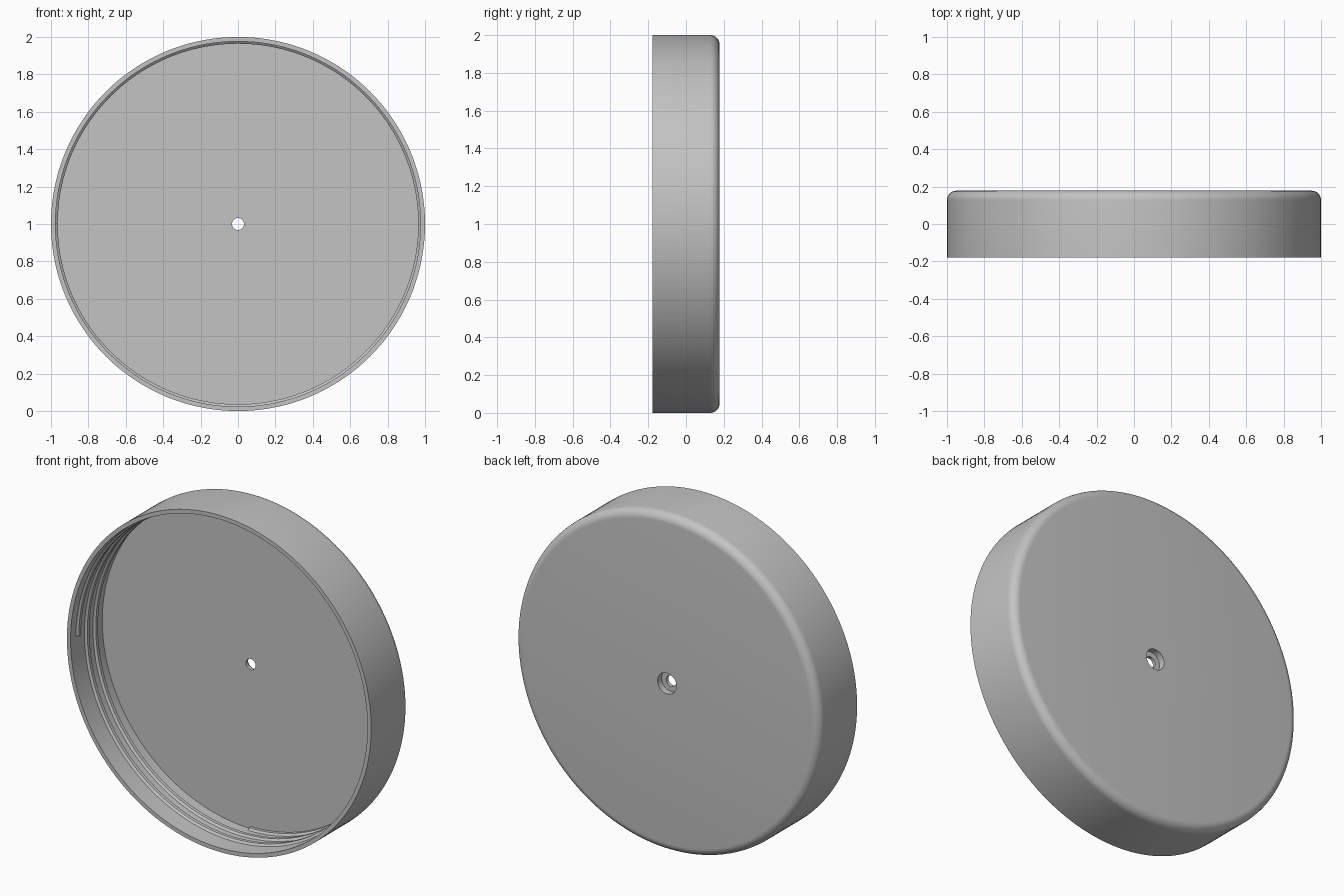
import bpy, bmesh, math

cube = bpy.data.objects.get("Cube")
if cube:
    bpy.data.objects.remove(cube, do_unlink=True)

SEGMENTS = 144
FRONT, BACK, FLOOR = -0.178, 0.178, 0.12
WALL, CREST, FILLET = 0.976, 0.964, 0.05
HOLE, BORE, STEP = 0.032, 0.062, 0.14

grey = bpy.data.materials.new("plain grey")
grey.use_nodes = True
colour = (0.55, 0.55, 0.55, 1)
grey.diffuse_color = colour
grey.node_tree.nodes["Principled BSDF"].inputs["Base Color"].default_value = colour


def sweep(name, sections, closed):
    """Skin a list of (angle, [(radius, y), ...]) sections about the lid axis."""
    bm = bmesh.new()
    rings = [[bm.verts.new((r * math.cos(a), y, 1 + r * math.sin(a))) for r, y in pts]
             for a, pts in sections]
    pairs = list(zip(rings, rings[1:]))
    if closed:
        pairs.append((rings[-1], rings[0]))
    else:
        bm.faces.new(rings[0])
        bm.faces.new(rings[-1])
    for one, two in pairs:
        for i in range(len(one)):
            j = (i + 1) % len(one)
            bm.faces.new((one[i], one[j], two[j], two[i]))
    bmesh.ops.recalc_face_normals(bm, faces=bm.faces)
    mesh = bpy.data.meshes.new(name)
    bm.to_mesh(mesh)
    bm.free()
    mesh.materials.append(grey)
    obj = bpy.data.objects.new(name, mesh)
    bpy.context.collection.objects.link(obj)
    bpy.ops.object.select_all(action="DESELECT")
    obj.select_set(True)
    bpy.context.view_layer.objects.active = obj
    bpy.ops.object.shade_smooth_by_angle(angle=math.radians(30))
    return obj


# Lid shell: rounded back edge, thin wall, stepped centre hole
rounded = [(1 - FILLET + FILLET * math.cos(t), BACK - FILLET + FILLET * math.sin(t))
           for t in (math.pi / 2 * i / 8 for i in range(9))]
profile = [(1, FRONT), *rounded, (BORE, BACK), (BORE, STEP), (HOLE, STEP),
           (HOLE, FLOOR), (WALL, FLOOR), (WALL, FRONT)]
sweep("lid_shell",
      [(math.tau * i / SEGMENTS, profile) for i in range(SEGMENTS)], True)

# Screw thread: right-handed ridge running inward from the open side
PITCH, TURNS, START = 0.08, 2.75, FRONT + 0.07
thread = []
steps = int(SEGMENTS * TURNS)
for i in range(steps + 1):
    turn = i / SEGMENTS
    y = START + PITCH * turn
    ridge = [(WALL + 0.005, y - 0.024), (CREST, y - 0.01),
             (CREST, y + 0.01), (WALL + 0.005, y + 0.024)]
    thread.append((math.pi - math.tau * turn, ridge))
sweep("screw_thread", thread, False)
